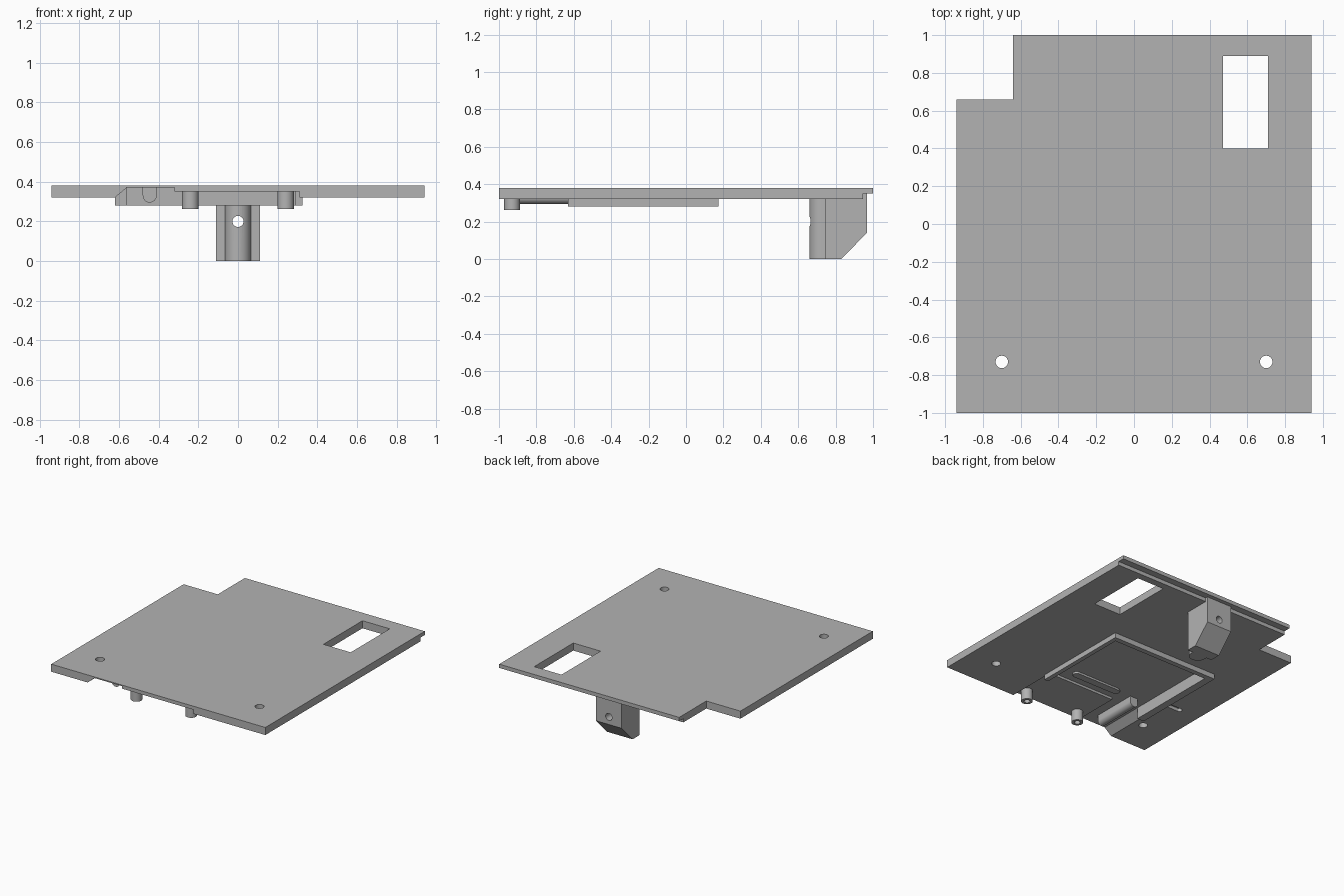
import bpy, bmesh, math
from mathutils import Vector

cube = bpy.data.objects.get("Cube")
if cube:
    bpy.data.objects.remove(cube, do_unlink=True)

grey = bpy.data.materials.new("light_grey")
grey.use_nodes = True
tone = (0.45, 0.45, 0.45, 1)
grey.diffuse_color = tone
grey.node_tree.nodes["Principled BSDF"].inputs["Base Color"].default_value = tone

AXES = {"X": lambda a, b, h: (h, a, b),
        "Y": lambda a, b, h: (a, h, b),
        "Z": lambda a, b, h: (a, b, h)}


def prism(name, outline, axis, low, high):
    """Extrude a 2D outline along an axis."""
    bm = bmesh.new()
    place = AXES[axis]
    face = bm.faces.new([bm.verts.new(place(a, b, low)) for a, b in outline])
    new = bmesh.ops.extrude_face_region(bm, geom=[face])["geom"]
    shift = Vector(place(0, 0, high - low))
    bmesh.ops.translate(bm, vec=shift, verts=[v for v in new if isinstance(v, bmesh.types.BMVert)])
    bmesh.ops.recalc_face_normals(bm, faces=bm.faces)
    mesh = bpy.data.meshes.new(name)
    bm.to_mesh(mesh)
    bm.free()
    mesh.materials.append(grey)
    ob = bpy.data.objects.new(name, mesh)
    bpy.context.collection.objects.link(ob)
    return ob


def rect(x0, x1, y0, y1):
    return [(x0, y0), (x1, y0), (x1, y1), (x0, y1)]


def box(name, x0, x1, y0, y1, z0, z1):
    return prism(name, rect(x0, x1, y0, y1), "Z", z0, z1)


def arc(cx, cy, rx, ry, start, end, steps):
    turn = [math.radians(start + (end - start) * i / steps) for i in range(steps + 1)]
    return [(cx + rx * math.cos(t), cy + ry * math.sin(t)) for t in turn]


def circle(cx, cy, r):
    return arc(cx, cy, r, r, 0, 360, 32)[:-1]


def slot(x0, x1, y, r):
    return arc(x1 - r, y, r, r, -90, 90, 10) + arc(x0 + r, y, r, r, 90, 270, 10)


def cut(ob, *cutters):
    """Subtract the cutters, then discard them."""
    for cutter in cutters:
        cutter.hide_render = True
        mod = ob.modifiers.new("cut", "BOOLEAN")
        mod.operation = "DIFFERENCE"
        mod.solver = "EXACT"
        mod.object = cutter
    graph = bpy.context.evaluated_depsgraph_get()
    mesh = bpy.data.meshes.new_from_object(ob.evaluated_get(graph))
    ob.modifiers.clear()
    ob.data = mesh
    for cutter in cutters:
        bpy.data.objects.remove(cutter, do_unlink=True)


def smooth(ob):
    bpy.ops.object.select_all(action="DESELECT")
    ob.select_set(True)
    bpy.context.view_layer.objects.active = ob
    bpy.ops.object.shade_smooth_by_angle(angle=math.radians(30))


# Main plate with a corner notch
top, under = 0.38, 0.32
plate = prism("plate", [(-0.94, -1), (0.94, -1), (0.94, 1), (-0.64, 1),
                        (-0.64, 0.66), (-0.94, 0.66)], "Z", under, top)
cut(plate,
    box("window_cutter", 0.47, 0.71, 0.40, 0.89, 0.2, 0.5),
    box("back_lip_cutter", -1, 1, 0.947, 1.1, 0.2, 0.35),
    prism("left_hole_cutter", circle(0.70, -0.73, 0.033), "Z", 0.2, 0.5),
    prism("right_hole_cutter", circle(-0.70, -0.73, 0.033), "Z", 0.2, 0.5),
    prism("side_slot_cutter", slot(-0.78, -0.65, -0.39, 0.02), "Z", 0.2, 0.345),
    # Stepped front channel with a sloped side
    prism("channel_cutter", [(-0.62, 0.2), (0.31, 0.2), (0.31, 0.352), (-0.32, 0.352),
                             (-0.32, 0.371), (-0.56, 0.371), (-0.62, under)], "Y", -1.1, -0.63),
    # Deep pocket inside the rim
    box("pocket_cutter", -0.56, 0.29, -0.631, 0.135, 0.2, 0.371))
smooth(plate)

# Three-sided rim around the pocket
prism("pocket_rim", [(-0.62, -0.63), (-0.56, -0.63), (-0.56, 0.135), (0.29, 0.135),
                     (0.29, -0.63), (0.325, -0.63), (0.325, 0.175), (-0.62, 0.175)],
      "Z", 0.28, under)

# Low bar in the pocket and rounded rail in the channel
smooth(prism("pocket_bar", slot(-0.30, 0.13, -0.53, 0.03), "Z", 0.355, 0.373))
smooth(prism("rail", [(-0.41, 0.373), (-0.48, 0.373)]
             + arc(-0.445, 0.33, 0.035, 0.035, 180, 360, 16), "Y", -0.90, -0.53))

# Hollow pegs near the front edge
for side, x in (("left", 0.24), ("right", -0.24)):
    peg = prism(side + "_peg", circle(x, -0.93, 0.042), "Z", 0.262, 0.354)
    cut(peg, prism("peg_bore_cutter", circle(x, -0.93, 0.022), "Z", 0.2, 0.34))
    smooth(peg)

# Rear post: rounded front, sloped lower back, cross hole
post = prism("post", [(-0.112, 0.745), (-0.065, 0.745)]
             + arc(0, 0.725, 0.065, 0.065, 180, 360, 20)
             + [(0.065, 0.745), (0.112, 0.745), (0.112, 0.968), (-0.112, 0.968)],
             "Z", 0, 0.352)
cut(post,
    prism("post_slope_cutter", [(0.83, 0), (0.968, 0.14), (1.1, 0.14), (1.1, -0.1), (0.73, -0.1)],
          "X", -0.3, 0.3),
    prism("post_hole_cutter", circle(0, 0.2, 0.028), "Y", 0.5, 1.2))
smooth(post)
